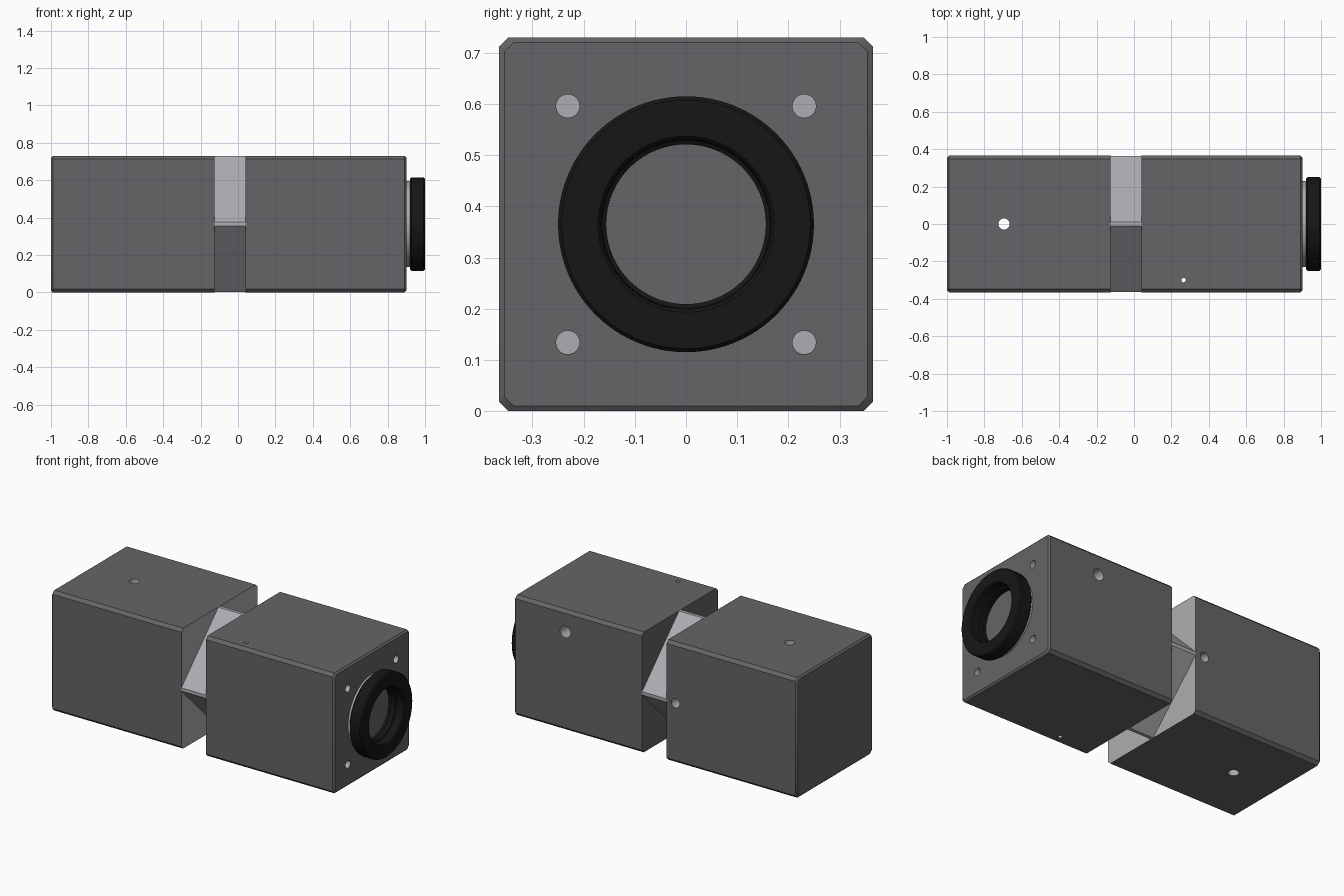
import bpy, bmesh, math
from mathutils import Vector

if "Cube" in bpy.data.objects:
    bpy.data.objects.remove(bpy.data.objects["Cube"])

CZ = 0.365  # height of the optical axis


def material(name, v):
    m = bpy.data.materials.new(name)
    m.diffuse_color = (v, v, v * 1.06, 1)
    m.use_nodes = True
    m.node_tree.nodes["Principled BSDF"].inputs["Base Color"].default_value = m.diffuse_color
    return m


DARK = material("dark_anodised", 0.13)
BARE = material("bare_metal", 0.42)
BLACK = material("black", 0.008)


def make(name, bm, mats):
    bmesh.ops.recalc_face_normals(bm, faces=bm.faces[:])
    me = bpy.data.meshes.new(name)
    bm.to_mesh(me)
    bm.free()
    for m in mats:
        me.materials.append(m)
    ob = bpy.data.objects.new(name, me)
    bpy.context.collection.objects.link(ob)
    return ob


def smooth(ob):
    bpy.ops.object.select_all(action='DESELECT')
    ob.select_set(True)
    bpy.context.view_layer.objects.active = ob
    bpy.ops.object.shade_smooth_by_angle(angle=math.radians(30))


def octagon(h, c):
    """Square of half-size h with its corners cut by c."""
    k = h - c
    return [(h, -k), (h, k), (k, h), (-k, h), (-h, k), (-h, -k), (-k, -h), (k, -h)]


def cylinder(name, p, q, r, mats, index=0, seg=32):
    """Capped cylinder from point p to point q."""
    p, q = Vector(p), Vector(q)
    bm = bmesh.new()
    bmesh.ops.create_cone(bm, cap_ends=True, segments=seg, radius1=r, radius2=r, depth=(q - p).length)
    rot = (q - p).to_track_quat('Z', 'Y')
    for v in bm.verts:
        v.co = rot @ v.co + (p + q) / 2
    for f in bm.faces:
        f.material_index = index
    return make(name, bm, mats)


def lathe(name, profile, mat, seg=96):
    """Closed (x, r) profile turned around the optical axis."""
    bm = bmesh.new()
    rings = [[bm.verts.new((x, r * math.cos(2 * math.pi * i / seg), CZ + r * math.sin(2 * math.pi * i / seg)))
              for i in range(seg)] for x, r in profile]
    for a, b in zip(rings, rings[1:] + rings[:1]):
        for i in range(seg):
            j = (i + 1) % seg
            bm.faces.new((a[i], a[j], b[j], b[i]))
    ob = make(name, bm, [mat])
    smooth(ob)
    return ob


# Body: two chamfered blocks joined by a diamond neck
block, end, diamond = octagon(0.365, 0.018), octagon(0.355, 0.018), octagon(0.364, 0.354)
sections = [(-1, end), (-0.99, block), (-0.125, block), (-0.125, diamond),
            (0.04, diamond), (0.04, block), (0.89, block), (0.9, end)]
bm = bmesh.new()
rings = [[bm.verts.new((x, y, CZ + z)) for y, z in sec] for x, sec in sections]
for n, (a, b) in enumerate(zip(rings, rings[1:])):
    for i in range(8):
        j = (i + 1) % 8
        f = bm.faces.new((a[i], a[j], b[j], b[i]))
        f.material_index = 1 if n in (2, 3) else 0
bm.faces.new(rings[0])
bm.faces.new(rings[-1])
body = make("body", bm, [DARK, BARE])

# Holes: start, end, radius, segments
holes = [
    ((-1.1, 0, CZ), (-0.25, 0, CZ), 0.28, 96),            # wide bore
    ((-0.3, 0, CZ), (1.1, 0, CZ), 0.2, 96),               # axis bore
    ((0.265, -0.5, 0.54), (0.265, 0.5, 0.54), 0.058, 32), # side through hole
    ((0.265, -0.5, 0.54), (0.265, -0.25, 0.54), 0.083, 48),
    ((0.555, -0.5, 0.6), (0.555, -0.2, 0.6), 0.04, 32),   # plug seat
    ((0.555, 0.5, 0.6), (0.555, 0.2, 0.6), 0.035, 32),
    ((0.265, -0.3, -0.1), (0.265, -0.3, 0.9), 0.012, 20),
    ((0.265, -0.3, 0.9), (0.265, -0.3, 0.64), 0.025, 24),
    ((-0.695, 0, -0.1), (-0.695, 0, 0.9), 0.03, 32),      # vertical through hole
    ((-0.185, 0, 0.9), (-0.185, 0, 0.61), 0.025, 24),     # blind set-screw holes
    ((-0.185, 0, -0.1), (-0.185, 0, 0.12), 0.025, 24),
    ((-0.185, 0.5, CZ), (-0.185, 0.245, CZ), 0.028, 24),
]
for sy in (-1, 1):
    for sz in (-1, 1):
        # corner screw holes of the left block, tapped holes of the right end
        holes.append(((-1.1, sy * 0.28, CZ + sz * 0.28), (-0.06, sy * 0.28, CZ + sz * 0.28), 0.07, 40))
        holes.append(((1.0, sy * 0.231, CZ + sz * 0.231), (0.75, sy * 0.231, CZ + sz * 0.231), 0.023, 24))

for p, q, r, seg in holes:
    cutter = cylinder("cutter", p, q, r, [DARK, BARE], 1, seg)
    cutter.hide_render = True
    mod = body.modifiers.new("cut", 'BOOLEAN')
    mod.operation = 'DIFFERENCE'
    mod.solver = 'EXACT'
    mod.object = cutter
    bpy.context.view_layer.objects.active = body
    bpy.ops.object.modifier_apply(modifier=mod.name)
    bpy.data.objects.remove(cutter)
smooth(body)

# Black plug in the front side hole
smooth(cylinder("side_plug", (0.555, -0.355, 0.6), (0.555, -0.21, 0.6), 0.0395, [BLACK]))

# Bare collar behind the lens ring
lathe("collar", [(0.88, 0.198), (0.899, 0.198), (0.899, 0.23), (0.925, 0.23), (0.925, 0.19), (0.88, 0.19)], BARE)

# Black lens ring with a stepped, grooved inside
ring = [(0.55, 0.136), (0.55, 0.1995), (0.92, 0.1995), (0.92, 0.242), (0.928, 0.25),
        (0.992, 0.25), (1.0, 0.243), (1.0, 0.172), (0.993, 0.166)]
for i in range(5):
    x = 0.95 - i * 0.06
    ring += [(x, 0.164 - i * 0.005), (x - 0.005, 0.156 - i * 0.005), (x - 0.03, 0.156 - i * 0.005),
             (x - 0.035, 0.161 - i * 0.005)]
lathe("lens_ring", ring, BLACK)
